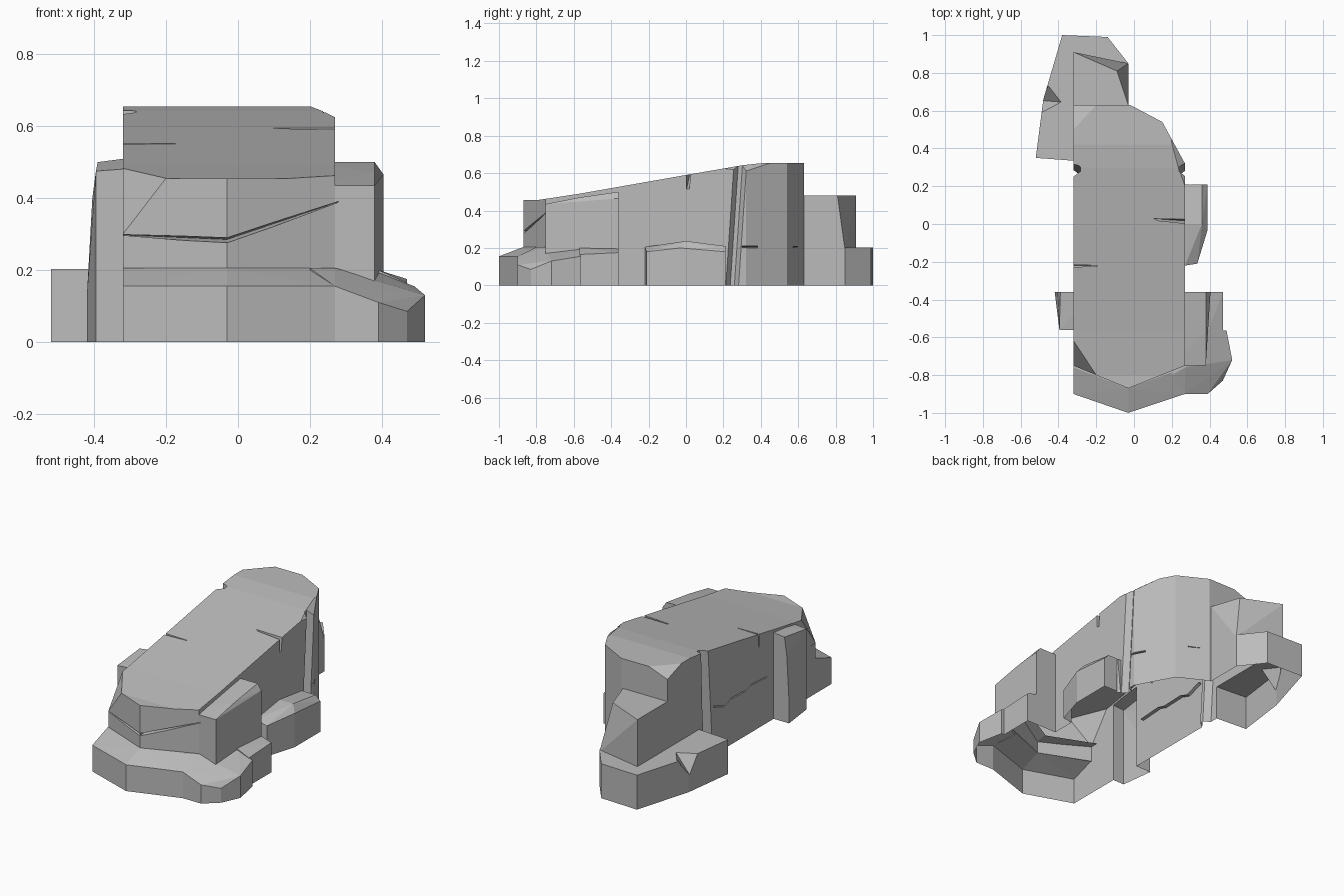
import bpy, bmesh
from mathutils import Vector

old = bpy.data.objects.get("Cube")
if old:
    bpy.data.objects.remove(old, do_unlink=True)

# Single stone colour
stone = bpy.data.materials.new("grey stone")
stone.use_nodes = True
stone.diffuse_color = (0.5, 0.5, 0.5, 1)
stone.node_tree.nodes["Principled BSDF"].inputs["Base Color"].default_value = (0.5, 0.5, 0.5, 1)

SUNK = -0.05  # solids reach below ground, then get trimmed open at z = 0


def to_object(name, bm):
    mesh = bpy.data.meshes.new(name)
    bm.to_mesh(mesh)
    bm.free()
    mesh.materials.append(stone)
    obj = bpy.data.objects.new(name, mesh)
    bpy.context.collection.objects.link(obj)
    return obj


def hull(name, points, skirt=False):
    """Faceted convex stone; skirt drops every point below ground."""
    points = list(points)
    if skirt:
        points += [(x, y, SUNK) for x, y, z in points]
    bm = bmesh.new()
    verts = [bm.verts.new(p) for p in points]
    out = bmesh.ops.convex_hull(bm, input=verts)
    spare = {g for g in out["geom_interior"] + out["geom_unused"] if isinstance(g, bmesh.types.BMVert)}
    bmesh.ops.delete(bm, geom=list(spare), context='VERTS')
    bmesh.ops.recalc_face_normals(bm, faces=bm.faces)
    return to_object(name, bm)


def prism(name, points, offset):
    """Straight extrusion of one polygon."""
    bm = bmesh.new()
    face = bm.faces.new([bm.verts.new(p) for p in points])
    out = bmesh.ops.extrude_face_region(bm, geom=[face], use_keep_orig=True)
    moved = [g for g in out["geom"] if isinstance(g, bmesh.types.BMVert)]
    bmesh.ops.translate(bm, verts=moved, vec=offset)
    bmesh.ops.recalc_face_normals(bm, faces=bm.faces)
    return to_object(name, bm)


def combine(target, tool, operation):
    mod = target.modifiers.new(operation.lower(), 'BOOLEAN')
    mod.operation, mod.solver, mod.object = operation, 'EXACT', tool
    graph = bpy.context.evaluated_depsgraph_get()
    mesh = bpy.data.meshes.new_from_object(target.evaluated_get(graph))
    target.modifiers.clear()
    target.data = mesh
    bpy.data.objects.remove(tool, do_unlink=True)


# Main body: ground plan crossed with the sloping side profile
plan = [(-.32, -.75), (-.03, -.87), (.27, -.75), (.27, .32), (.15, .54),
        (-.02, .63), (-.32, .63)]
profile = [(-1, .455), (-.8, .455), (-.57, .49), (0, .59), (.3, .642), (.42, .655), (.8, .655)]
rock = prism("rock", [(x, y, SUNK) for x, y in plan], (0, 0, 1))
side = [(-1, y, z) for y, z in [(-1, -.2)] + profile + [(.8, -.2)]]
combine(rock, prism("side_profile", side, (2, 0, 0)), 'INTERSECT')

# Broken corners, one plane each
corners = [[(-.32, -.62, .48), (-.32, -.75, .3), (-.2, -.8, .455)],
           [(-.2, .63, .655), (-.32, .5, .655), (-.32, .63, .61)],
           [(.27, .2, .625), (.27, .33, .61), (.2, .43, .655)]]
for a, b, c in (map(Vector, trio) for trio in corners):
    n = (b - a).cross(c - a).normalized()
    if n.dot(a - Vector((0, 0, .2))) < 0:
        n.negate()
    bm = bmesh.new()
    bm.from_mesh(rock.data)
    cut = bmesh.ops.bisect_plane(bm, geom=bm.verts[:] + bm.edges[:] + bm.faces[:],
                                 plane_co=a, plane_no=n, clear_outer=True)
    edges = [g for g in cut["geom_cut"] if isinstance(g, bmesh.types.BMEdge)]
    bmesh.ops.holes_fill(bm, edges=edges)
    bmesh.ops.recalc_face_normals(bm, faces=bm.faces)
    bm.to_mesh(rock.data)
    bm.free()

# Ledges and buttresses around the body
stones = {
    "front_ledge": [(-.32, -.9, .155), (-.03, -1, .155), (.27, -.9, .155),
                    (-.32, -.76, .205), (-.03, -.87, .205), (.27, -.76, .205),
                    (-.32, -.6, .205), (.27, -.6, .205)],
    "front_left_ledge": [(.27, -.9, .155), (.39, -.9, .11), (.47, -.83, .085), (.52, -.72, .13),
                         (.49, -.565, .155), (.4, -.565, .19), (.27, -.76, .205),
                         (.2, -.8, .205), (.2, -.565, .205)],
    "left_buttress": [(.2, -.75, .435), (.38, -.75, .435), (.38, -.57, .47), (.405, -.36, .465),
                      (.38, -.36, .5), (.295, -.36, .5), (.2, -.36, .5)],
    "left_step": [(.2, -.57, .2), (.39, -.57, .2), (.47, -.57, .165),
                  (.47, -.36, .175), (.39, -.36, .2), (.2, -.36, .2)],
    "left_ledge": [(.2, -.22, .205), (.27, -.22, .205), (.335, -.21, .18), (.39, -.03, .2),
                   (.36, 0, .237), (.2, 0, .237), (.39, .21, .18), (.36, .21, .21), (.2, .21, .21)],
    "back_ledge": [(-.38, 1, .203), (-.14, .99, .203), (-.03, .85, .203), (-.03, .55, .203),
                   (-.48, .66, .203), (-.52, .35, .203), (-.25, .33, .203)],
}
for name, points in stones.items():
    combine(rock, hull(name, points, skirt=True), 'UNION')

back_block = [(-.32, .91, .48), (-.09, .81, .48), (-.03, .63, .48), (-.03, .55, .48), (-.32, .55, .48),
              (-.32, .91, .1), (-.03, .85, .19), (-.03, .85, .1), (-.03, .55, .1), (-.32, .55, .1)]
combine(rock, hull("back_block", back_block), 'UNION')
right_buttress = [(-.395, -.56, .475), (-.2, -.56, .49), (-.39, -.36, .5), (-.2, -.36, .525),
                  (-.405, -.36, .4), (-.42, -.36, .13), (-.395, -.56, SUNK), (-.42, -.36, SUNK),
                  (-.2, -.56, SUNK), (-.2, -.36, SUNK)]
combine(rock, hull("right_buttress", right_buttress), 'UNION')

# Leaning vertical grooves in both long sides
for x, inner, outer, half in ((.27, .237, .3, .045), (-.32, -.283, -.35, .05)):
    groove = []
    for z, y in ((-.1, .24), (.8, .3)):
        groove += [(inner, y - .01, z), (inner, y + .012, z),
                   (outer, y - half - .01, z), (outer, y + half + .01, z)]
    if x < 0:  # keep clear of the back ledge
        groove = [(px, min(y, .33), z) for px, y, z in groove]
    combine(rock, hull("groove", groove), 'DIFFERENCE')

# Wedge cracks: an open mouth a-b that closes at the tip
def crack(mouth, tip):
    combine(rock, hull("crack", mouth + tip), 'DIFFERENCE')


crack([(.3, .0, .65), (.3, .03, .65), (.3, .0, .5), (.3, .015, .5)],
      [(-.02, .033, .65), (-.02, .036, .65)])
crack([(-.35, -.228, .6), (-.35, -.212, .6), (-.35, -.228, .46), (-.35, -.22, .46)],
      [(-.08, -.222, .6), (-.08, -.22, .6)])
crack([(-.03, -.9, .272), (-.03, -.9, .292), (-.03, -.8, .285)],
      [(.28, -.8, .388), (.28, -.7, .39), (.28, -.8, .392)])
crack([(-.031, -.9, .272), (-.031, -.9, .292), (-.031, -.8, .285)],
      [(-.33, -.8, .297), (-.33, -.7, .298), (-.33, -.8, .3)])
crack([(.3, .3, .2), (.3, .3, .212), (.22, .3, .206)],
      [(.02, .66, .204), (.02, .66, .207), (.02, .58, .205)])

# Wavy seam along the right side
seam = [(.2, .285), (.1, .25), (.04, .27), (-.1, .265), (-.15, .28), (-.3, .27)]
for (ya, za), (yb, zb) in zip(seam, seam[1:]):
    mouth = [(-.34, ya, za - .006), (-.34, ya, za + .006), (-.3, ya, za)]
    crack(mouth, [(-.34, yb, zb - .006), (-.34, yb, zb + .006), (-.3, yb, zb)])

# Chipped notch in the edge of the back ledge
notch = [(-.45, .735, .21), (-.38, .645, .21), (-.5, .58, .21), (-.56, .66, .21), (-.5, .655, .08)]
combine(rock, hull("notch", notch), 'DIFFERENCE')

# Trim at ground level, leaving the shell open underneath
bm = bmesh.new()
bm.from_mesh(rock.data)
bmesh.ops.bisect_plane(bm, geom=bm.verts[:] + bm.edges[:] + bm.faces[:],
                       plane_co=(0, 0, 0), plane_no=(0, 0, -1), clear_outer=True)
bmesh.ops.remove_doubles(bm, verts=bm.verts, dist=0.0002)
bm.to_mesh(rock.data)
bm.free()
rock.data.materials.clear()
rock.data.materials.append(stone)
for poly in rock.data.polygons:
    poly.use_smooth = False
    poly.material_index = 0
